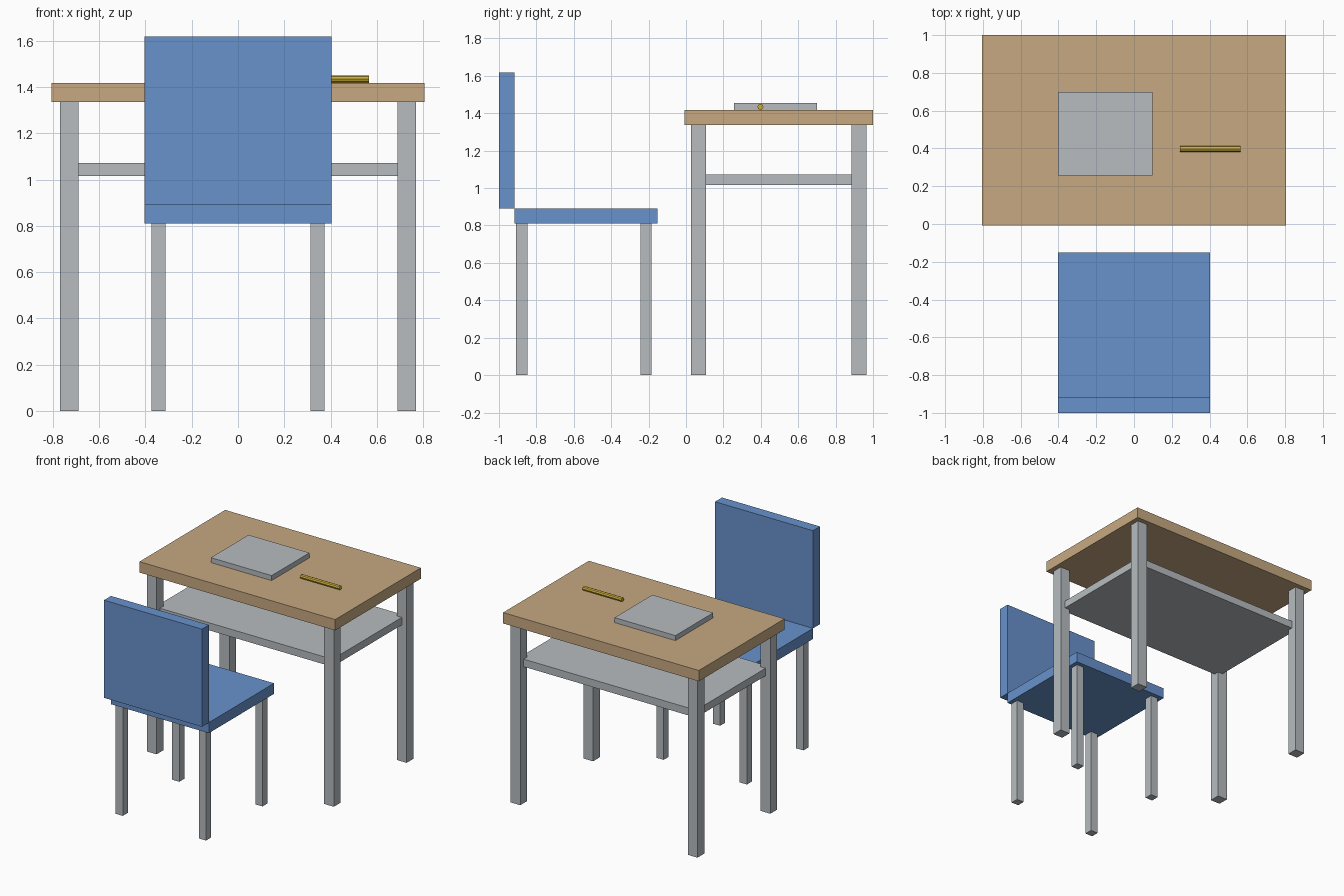
import bpy, math

if "Cube" in bpy.data.objects:
    bpy.data.objects.remove(bpy.data.objects["Cube"])


def srgb(v):
    v /= 255
    return v / 12.92 if v <= 0.04045 else ((v + 0.055) / 1.055) ** 2.4


def material(name, r, g, b):
    m = bpy.data.materials.new(name)
    m.diffuse_color = (srgb(r), srgb(g), srgb(b), 1)
    m.use_nodes = True
    m.node_tree.nodes["Principled BSDF"].inputs["Base Color"].default_value = m.diffuse_color
    return m


wood = material("tan wood", 198, 169, 129)
grey = material("light grey", 183, 188, 192)
blue = material("chair blue", 104, 146, 204)
yellow = material("pencil yellow", 204, 174, 56)


def box(name, x, y, z, mat):
    """Box from (min, max) ranges on each axis."""
    ranges = (x, y, z)
    bpy.ops.mesh.primitive_cube_add(size=1, location=[(a + b) / 2 for a, b in ranges])
    ob = bpy.context.object
    ob.name = name
    ob.scale = [b - a for a, b in ranges]
    bpy.ops.object.transform_apply(location=False, rotation=False, scale=True)
    ob.data.materials.append(mat)
    return ob


def legs(prefix, cx, front_y, back_y, half, top):
    """Four square legs, mirrored left and right."""
    for row, y in (("front", front_y), ("back", back_y)):
        for side, x in (("left", -cx), ("right", cx)):
            box(f"{prefix}_{row}_{side}_leg", (x - half, x + half),
                (y - half, y + half), (0, top), grey)


# Desk: top, legs and a shelf reaching the leg centres
box("desk_top", (-0.806, 0.806), (-0.008, 1.0), (1.336, 1.417), wood)
legs("desk", 0.73, 0.068, 0.924, 0.04, 1.336)
box("desk_shelf", (-0.73, 0.73), (0.068, 0.924), (1.016, 1.072), grey)

# Chair: seat, backrest and legs
box("chair_seat", (-0.403, 0.403), (-0.918, -0.152), (0.811, 0.89), blue)
box("chair_back", (-0.403, 0.403), (-1.0, -0.918), (0.89, 1.617), blue)
legs("chair", 0.343, -0.878, -0.214, 0.03, 0.811)

# Book and pencil on the desk
box("book", (-0.403, 0.098), (0.256, 0.70), (1.417, 1.454), grey)
bpy.ops.mesh.primitive_cylinder_add(vertices=8, radius=0.016, depth=0.322,
                                    location=(0.404, 0.398, 1.434),
                                    rotation=(0, math.pi / 2, 0))
pencil = bpy.context.object
pencil.name = "pencil"
pencil.data.materials.append(yellow)
